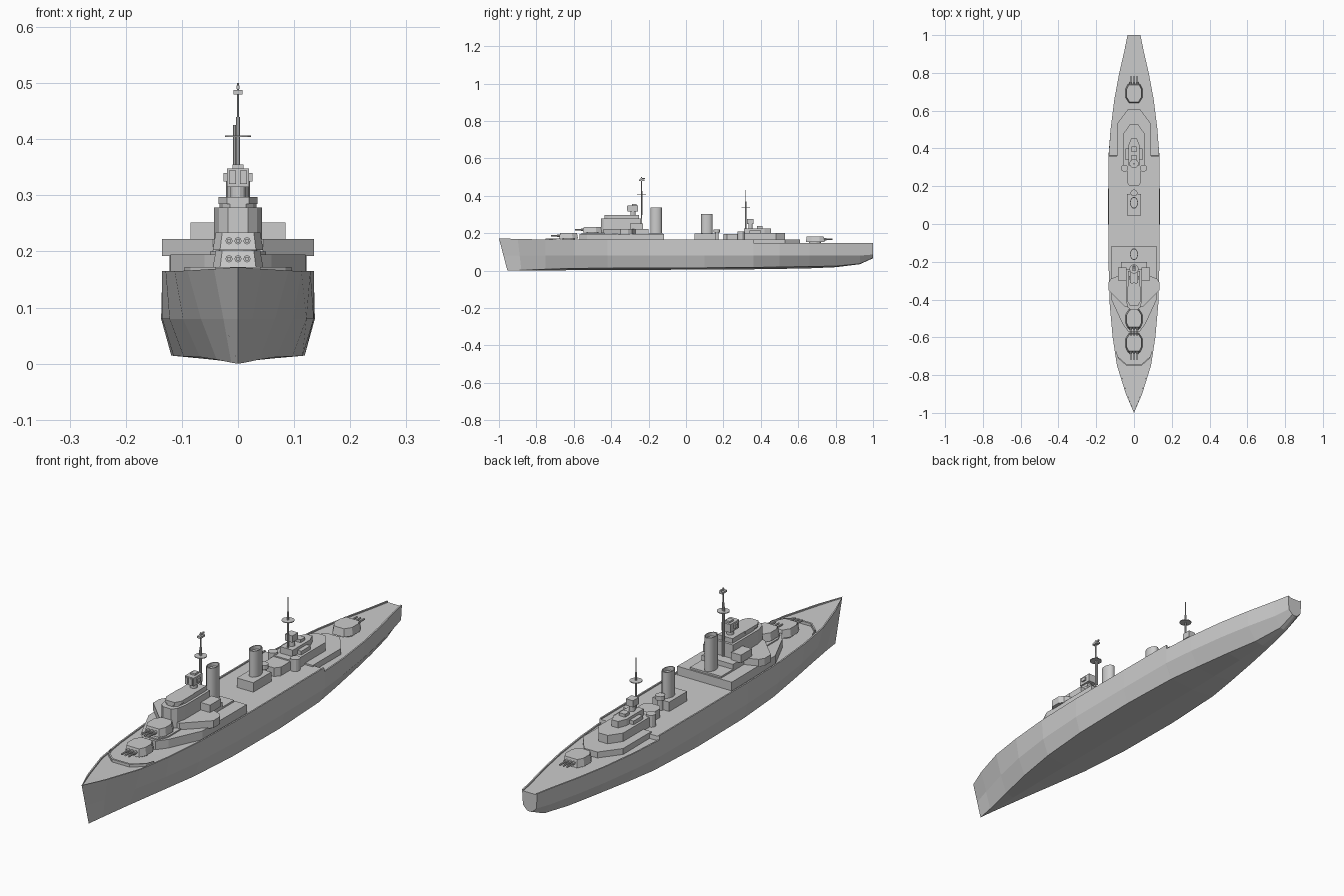
import bpy, bmesh, math

if "Cube" in bpy.data.objects:
    bpy.data.objects.remove(bpy.data.objects["Cube"])


def finish(name, bm):
    bmesh.ops.remove_doubles(bm, verts=bm.verts, dist=0.0002)
    bmesh.ops.recalc_face_normals(bm, faces=bm.faces)
    me = bpy.data.meshes.new(name)
    bm.to_mesh(me)
    bm.free()
    ob = bpy.data.objects.new(name, me)
    bpy.context.collection.objects.link(ob)
    return ob


def prism(name, half, z0, z1, top=1.0, cx=0, cy=0, flip=1):
    """Extrude a half outline (x >= 0), mirrored across x, with optional taper."""
    pts = half + [(-x, y) for x, y in reversed(half) if x > 0]
    bm = bmesh.new()
    lo = [bm.verts.new((cx + x, cy + y * flip, z0)) for x, y in pts]
    hi = [bm.verts.new((cx + x * top, cy + y * top * flip, z1)) for x, y in pts]
    n = len(pts)
    bm.faces.new(lo)
    bm.faces.new(hi)
    for i in range(n):
        j = (i + 1) % n
        bm.faces.new((lo[i], lo[j], hi[j], hi[i]))
    return finish(name, bm)


def box(name, x, y0, y1, z0, z1, cx=0):
    return prism(name, [(x, y0), (x, y1)], z0, z1, cx=cx)


def rod(name, r, cx, cy, z0, z1, n=12, sy=1.0, top=1.0):
    half = [(r * math.sin(math.pi * (i + .5) / (n // 2)),
             -r * sy * math.cos(math.pi * (i + .5) / (n // 2))) for i in range(n // 2)]
    return prism(name, half, z0, z1, top, cx, cy)


# Hull: lofted stations (y, deck half width, knuckle, bilge, deck z, keel z)
stations = [
    (-1.0, 0, 0, 0, .172, .0), (-.9, .043, .026, .012, .169, .0),
    (-.75, .09, .066, .038, .166, .001), (-.6, .113, .098, .068, .165, .002),
    (-.42, .129, .122, .097, .165, .003), (-.2, .135, .135, .115, .165, .004),
    (.1, .135, .137, .119, .165, .005), (.36, .134, .135, .108, .165, .007),
    (.362, .134, .135, .108, .148, .007), (.5, .124, .122, .088, .147, .009),
    (.66, .104, .1, .062, .147, .012), (.8, .078, .074, .036, .147, .018),
    (.93, .048, .044, .016, .147, .034), (1.0, .034, .03, .012, .147, .066)]
bm = bmesh.new()
rows = []
for y, w, k, b, zd, zk in stations:
    inner = max(w - .006, 0)
    half = [(0, zd - .005), (inner, zd - .005), (inner, zd), (w, zd),
            (k, max(.08, zk + .02)), (b, zk + .01 * min(1, b / .06)), (0, zk)]
    loop = half + [(-x, z) for x, z in half[-2:0:-1]]
    rake = .045 if y < -.95 else (.02 if y < -.85 else 0)
    rows.append([bm.verts.new((x, y + rake * (1 - z / .172), z)) for x, z in loop])
for a, b in zip(rows, rows[1:]):
    for i in range(len(a)):
        j = (i + 1) % len(a)
        bm.faces.new((a[i], a[j], b[j], b[i]))
bm.faces.new(rows[-1])
finish("hull", bm)

# Narrowed raised deck behind the step
prism("aft_raised_deck", [(.09, .35), (.09, .53), (.03, .61)], .14, .166)

# V-shaped breakwater on the foredeck
bm = bmesh.new()
line = [(-.095, -.68), (-.085, -.71), (-.04, -.75), (.04, -.75), (.085, -.71), (.095, -.68)]
rings = [[bm.verts.new((x, y + d, z)) for d, z in ((0, .158), (0, .172), (.008, .172), (.008, .158))]
         for x, y in line]
for a, b in zip(rings, rings[1:]):
    for i in range(4):
        bm.faces.new((a[i], a[(i + 1) % 4], b[(i + 1) % 4], b[i]))
bm.faces.new(rings[0])
bm.faces.new(rings[-1])
finish("breakwater", bm)


# Triple gun turrets
def turret(name, cy, z, flip):
    rod(name + "_barbette", .034, 0, cy, z - .012, z + .004)
    prism(name, [(.032, -.052), (.045, -.025), (.045, .02), (.026, .05)],
          z, z + .031, .88, 0, cy, flip)
    for i in (-1, 0, 1):
        bm = bmesh.new()
        for r, d0, d1 in ((.0065, .03, .062), (.0038, .05, .094)):
            g = bmesh.ops.create_cone(bm, cap_ends=True, segments=8, radius1=r,
                                      radius2=r, depth=d1 - d0)["verts"]
            for v in g:
                x, y, h = v.co
                v.co = (x + i * .016, cy - flip * (h + (d0 + d1) / 2), y + z + .016)
        finish(f"{name}_gun", bm)


turret("front_turret", -.627, .171, 1)
turret("upper_turret", -.5, .203, 1)
turret("aft_turret", .69, .152, -1)

# Forward superstructure decks
prism("forward_deckhouse", [(.03, -.57), (.06, -.53), (.12, -.4), (.122, -.118)], .158, .195)
prism("turret_platform", [(.03, -.56), (.05, -.52), (.05, -.4)], .19, .2)
prism("bridge_deck", [(.045, -.44), (.075, -.41), (.12, -.365), (.135, -.35), (.135, -.31),
                      (.122, -.29), (.07, -.27), (.07, -.2)], .192, .222)
box("funnel_deck", .07, -.2, -.125, .19, .202)
for s in (-1, 1):
    box("wing_house", .022, -.3, -.23, .22, .252, s * .063)
prism("bridge_lower", [(.018, -.455), (.034, -.44), (.043, -.40), (.043, -.24)], .2, .278)
prism("bridge_upper", [(.014, -.435), (.027, -.42), (.033, -.385), (.033, -.25)], .27, .297)
prism("bridge_rim", [(.02, -.435), (.035, -.41), (.035, -.33)], .285, .297)

# Main fire director with side ears
rod("director_pedestal", .014, 0, -.283, .295, .318)
box("director", .02, -.312, -.256, .315, .348)
for s in (-1, 1):
    box("director_panel", .006, -.316, -.31, .32, .344, s * .01)
    box("director_ear", .004, -.295, -.275, .325, .34, s * .022)
box("director_cap", .01, -.29, -.265, .347, .355)


# Funnels with rimmed, hollow tops
def funnel(name, cy, z0, z1):
    n = 16
    bm = bmesh.new()
    prof = [(1, z0), (1, z1), (.85, z1), (.85, z1 - .015)]
    rings = [[bm.verts.new((.021 * r * math.sin(2 * math.pi * i / n),
                            cy - .031 * r * math.cos(2 * math.pi * i / n), z))
              for i in range(n)] for r, z in prof]
    for a, b in zip(rings, rings[1:]):
        for i in range(n):
            bm.faces.new((a[i], a[(i + 1) % n], b[(i + 1) % n], b[i]))
    bm.faces.new(rings[-1])
    bm.faces.new(rings[0])
    ob = finish(name, bm)
    for p in ob.data.polygons:
        p.use_smooth = abs(p.normal.z) < .5
    ob.data.set_sharp_from_angle(angle=math.radians(40))


funnel("forward_funnel", -.16, .19, .338)
funnel("aft_funnel", .112, .17, .303)
box("aft_funnel_base", .037, .045, .16, .158, .198)
rod("searchlight_post", .01, 0, .165, .158, .205)
rod("searchlight_platform", .018, 0, .165, .203, .22)

# Aft superstructure
prism("aft_link_house", [(.022, .2), (.038, .22), (.038, .33)], .158, .195)
prism("aft_deckhouse", [(.055, .28), (.055, .48), (.02, .53)], .158, .2)
prism("aft_control_house", [(.028, .31), (.028, .42), (.014, .455)], .195, .226)
for s in (-1, 1):
    rod("aft_gun_tub", .019, s * .05, .295, .158, .208)
    box("aft_side_box", .01, .34, .4, .195, .215, s * .035)
rod("aft_director_pedestal", .012, 0, .345, .22, .25)
box("aft_director", .016, .325, .362, .248, .275)
box("aft_lookout", .014, .38, .41, .224, .238)


# Masts with round platforms
def mast(name, cy, z0, z1, plat):
    rod(name, .004, 0, cy, z0, z1 - .06, 8)
    rod(name + "_topmast", .0022, 0, cy, z1 - .06, z1, 6)
    rod(name + "_platform", .024, 0, cy, plat, plat + .003, 12)


mast("foremast", -.238, .2, .5, .404)
mast("mainmast", .32, .19, .43, .335)
box("foremast_aerial", .008, -.25, -.222, .48, .488)
box("foremast_aerial_bar", .003, -.242, -.218, .49, .496)
rod("foremast_strut", .0025, -.006, -.236, .297, .425, 6)
